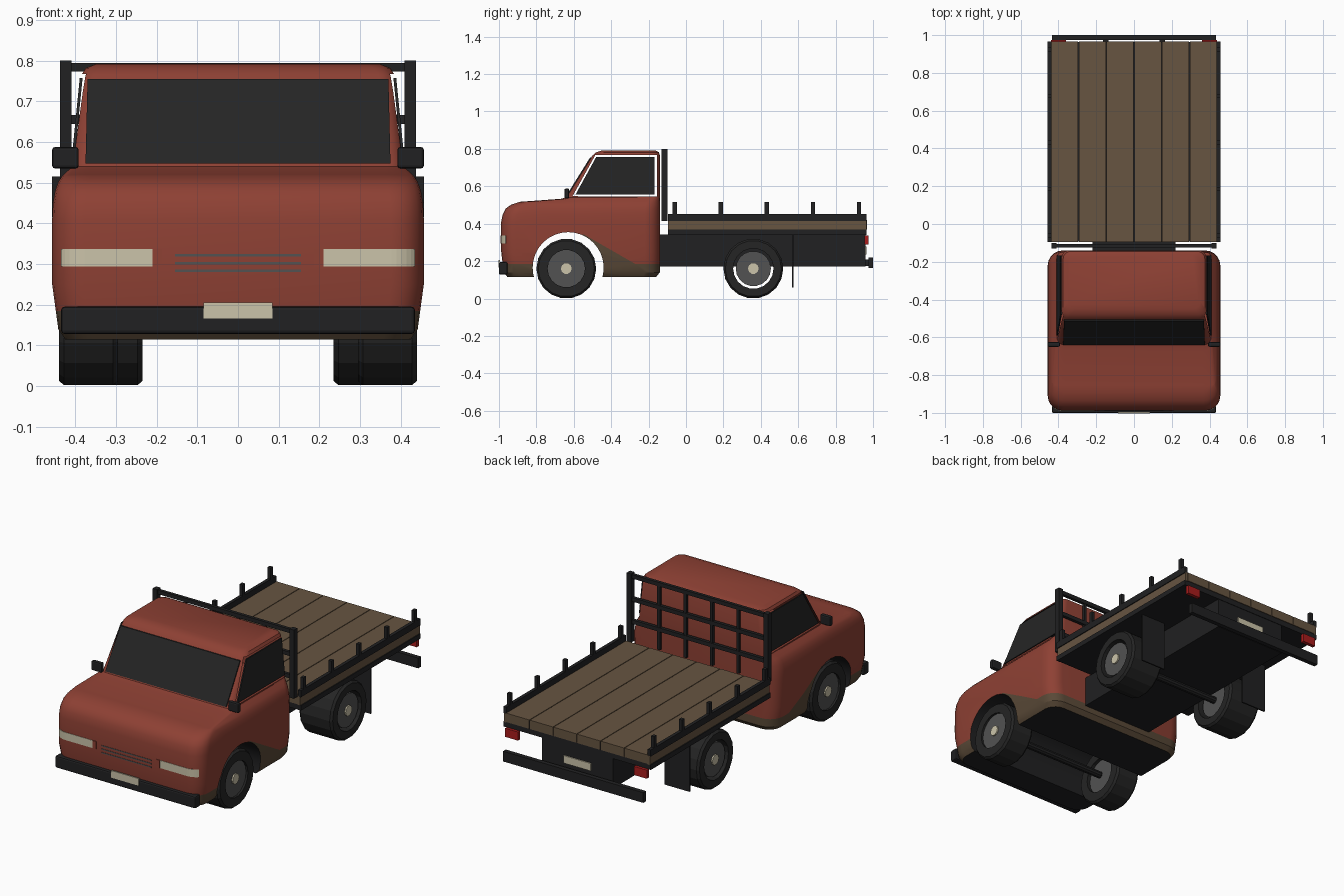
import bpy, bmesh
from math import sin, cos, pi, radians
from mathutils import Vector

cube = bpy.data.objects.get("Cube")
if cube:
    bpy.data.objects.remove(cube)


def material(name, r, g, b):
    m = bpy.data.materials.new(name)
    m.use_nodes = True
    m.diffuse_color = (r, g, b, 1)
    node = next(n for n in m.node_tree.nodes if n.type == 'BSDF_PRINCIPLED')
    node.inputs["Base Color"].default_value = (r, g, b, 1)
    node.inputs["Roughness"].default_value = 0.8
    return m


RED = material("faded red paint", .27, .052, .034)
MUD = material("mud", .1, .066, .038)
BLACK = material("black metal", .015, .015, .016)
GLASS = material("dark glass", .018, .018, .018)
RUBBER = material("rubber", .018, .018, .018)
RIM = material("grey steel", .085, .085, .085)
CREAM = material("cream", .6, .55, .4)
WOOD = material("wood", .135, .09, .053)
TAIL = material("tail light red", .4, .012, .012)


def build(name, verts, faces, *mats):
    me = bpy.data.meshes.new(name)
    me.from_pydata(verts, [], faces)
    bm = bmesh.new()
    bm.from_mesh(me)
    bmesh.ops.recalc_face_normals(bm, faces=bm.faces)
    bm.to_mesh(me)
    bm.free()
    for m in mats:
        me.materials.append(m)
    ob = bpy.data.objects.new(name, me)
    bpy.context.collection.objects.link(ob)
    return ob


def loft(name, rings, *mats, wrap=False):
    n, k = len(rings[0]), len(rings)
    faces = [(i * n + j, i * n + (j + 1) % n, (i + 1) % k * n + (j + 1) % n, (i + 1) % k * n + j)
             for i in range(k if wrap else k - 1) for j in range(n)]
    if not wrap:
        faces += [tuple(range(n)), tuple(range((k - 1) * n, k * n))]
    return build(name, [p for ring in rings for p in ring], faces, *mats)


def box(name, x0, x1, y0, y1, z0, z1, mat, bevel=0):
    rings = [[(x0, y0, z), (x1, y0, z), (x1, y1, z), (x0, y1, z)] for z in (z0, z1)]
    ob = loft(name, rings, mat)
    if bevel:
        mod = ob.modifiers.new("Bevel", 'BEVEL')
        mod.width, mod.segments = bevel, 2
    return ob


def activate(ob):
    bpy.ops.object.select_all(action='DESELECT')
    ob.select_set(True)
    bpy.context.view_layer.objects.active = ob


def smooth(ob, angle=28):
    activate(ob)
    bpy.ops.object.shade_smooth_by_angle(angle=radians(angle))


def circle(x, y, z, r, n):
    return [(x, y + r * cos(2 * pi * i / n), z + r * sin(2 * pi * i / n)) for i in range(n)]


def disc(name, x0, x1, y, z, r, mat, n=18):
    return loft(name, [circle(x, y, z, r, n) for x in (x0, x1)], mat)


def rounded(z, hw, front, back, r, steps=5):
    ring = []
    corners = ((hw - r, back - r), (r - hw, back - r), (r - hw, front + r), (hw - r, front + r))
    for q, (cx, cy) in enumerate(corners):
        for s in range(steps + 1):
            a = (q + s / steps) * pi / 2
            ring.append((cx + r * cos(a), cy + r * sin(a), z))
    return ring


# Cab: stacked rounded outlines (height, half width, front, back, corner radius)
NOSE, HALF, CORNER = -.988, .457, .08
levels = [
    (.115, .425, -.955, -.16, .07), (.14, .442, -.975, -.14, CORNER),
    (.25, HALF, NOSE, -.14, CORNER), (.41, HALF, NOSE, -.14, CORNER),
    (.45, .455, -.98, -.14, CORNER), (.48, .45, -.965, -.14, CORNER),
    (.502, .442, -.935, -.14, .075), (.517, .432, -.89, -.14, .07),
    (.533, .415, -.67, -.14, .05), (.54, .408, -.64, -.14, .04),
    (.765, .385, -.5, -.14, .04), (.782, .375, -.48, -.145, .04), (.792, .35, -.45, -.165, .04)]
cab = loft("cab", [rounded(*row) for row in levels], RED, MUD, BLACK)

# Wheel arches and side window openings cut through the cab
ARCH_Y, ARCH_Z, ARCH_R = -.63, .165, .19
opening = [(-.607, .547), (-.485, .767), (-.154, .767), (-.154, .545)]
arch = disc("arch_cutter", -.6, .6, ARCH_Y, ARCH_Z, ARCH_R, BLACK, 32)
window = loft("window_cutter", [[(x, y, z) for y, z in opening] for x in (-.6, .6)], RED)
for cutter in (arch, window):
    cutter.hide_render = True
    mod = cab.modifiers.new("Cut", 'BOOLEAN')
    mod.operation, mod.solver, mod.object = 'DIFFERENCE', 'EXACT', cutter
    activate(cab)
    bpy.ops.object.modifier_apply(modifier=mod.name)
    bpy.data.objects.remove(cutter)

# Mud along the sills and behind the arches, black underside
bm = bmesh.new()
bm.from_mesh(cab.data)
slope_at, slope = Vector((0, -.55, .345)), Vector((0, .155, .27))
sill = .185
for co, no in ((Vector((0, 0, sill)), Vector((0, 0, 1))), (slope_at, slope),
               (slope_at, Vector((0, 1, 0)))):
    bmesh.ops.bisect_plane(bm, geom=bm.verts[:] + bm.edges[:] + bm.faces[:],
                           plane_co=co, plane_no=no)
for f in bm.faces:
    c = f.calc_center_median()
    in_arch = (abs(f.normal.x) < .3 and abs(c.x) < .4
               and (c.y - ARCH_Y) ** 2 + (c.z - ARCH_Z) ** 2 < (ARCH_R + .002) ** 2)
    low = c.z < sill or (c.y > slope_at.y and (c - slope_at).dot(slope) < 0)
    f.material_index = 2 if in_arch or f.normal.z < -.9 else 1 if low and f.normal.y > -.8 else 0
bm.to_mesh(cab.data)
bm.free()
smooth(cab)


# Windscreen plate lying on the sloped front
def screen_y(z):
    return -.64 + (z - .54) * .622


rings = [[(x, screen_y(z) + d, z) for x, z in
          ((-.375, .547), (.375, .547), (.37, .755), (-.37, .755))] for d in (-.006, .002)]
loft("windscreen", rings, GLASS)

pane = [(-.59, .557), (-.48, .757), (-.168, .757), (-.168, .557)]
for side, s in (("left", 1), ("right", -1)):
    # Side glass
    loft(side + "_window", [[(s * (.408 - (z - .54) * .1 + d), y, z) for y, z in pane]
                            for d in (-.004, .003)], GLASS)
    # Mirror on a short stalk
    a, b = sorted((s * .392, s * .457))
    box(side + "_mirror", a, b, -.65, -.625, .535, .588, BLACK, .007)
    # Headlight strip wrapping around the corner
    path = [(.21, NOSE - .002)] + [
        (HALF - CORNER + (CORNER + .002) * sin(t * pi / 20),
         NOSE + CORNER - (CORNER + .002) * cos(t * pi / 20)) for t in range(6)]
    verts = [(s * x, y, z) for z in (.294, .337) for x, y in path]
    n = len(path)
    lamp = build(side + "_headlight", verts, [(i, i + 1, n + i + 1, n + i) for i in range(n - 1)], CREAM)
    lamp.modifiers.new("Thickness", 'SOLIDIFY').thickness = .006
    a, b = sorted((s * .187, s * .208))
    box(side + "_indicator", a, b, NOSE - .003, NOSE + .004, .294, .337, RED)
    # Tail light and mud flap
    a, b = sorted((s * .36, s * .44))
    box(side + "_tail_light", a, b, .955, .975, .29, .338, TAIL)
    a, b = sorted((s * .27, s * .425))
    box(side + "_mud_flap", a, b, .568, .576, .06, .345, BLACK)

    # Wheels: ring tyre, steel disc and hub cap
    for end, y, inner, hole, rim in (("front", -.64, .295, .1, .1), ("rear", .36, .235, .108, .094)):
        section = [(inner, hole), (inner, .15), (inner + .012, .16),
                   (.428, .16), (.44, .15), (.44, hole)]
        tyre = loft(f"{end}_{side}_tyre", [circle(s * x, y, .16, r, 18) for x, r in section],
                    RUBBER, wrap=True)
        disc(f"{end}_{side}_rim", s * (inner + .02), s * .428, y, .16, rim, RIM)
        disc(f"{end}_{side}_hub", s * .42, s * .436, y, .16, .029, CREAM, 10)

    # Bed rail with stakes
    a, b = sorted((s * .438, s * .457))
    box(side + "_bed_rail", a, b, -.095, .965, .415, .452, BLACK)
    box(side + "_bed_edge", a, b, -.095, .965, .34, .368, BLACK)
    for i in range(5):
        y = -.06 + i * .246
        box(f"{side}_stake_{i + 1}", a, b, y - .011, y + .011, .45, .515, BLACK)
    # Headboard post
    a, b = sorted((s * .41, s * .438))
    box(side + "_headboard_post", a, b, -.13, -.1, .415, .8, BLACK)

# Nose details
box("front_bumper", -.435, .435, -1, -.955, .128, .195, BLACK, .008)
box("front_plate", -.085, .085, -1.002, -.994, .166, .206, CREAM)
for i in range(3):
    z = .283 + i * .0195
    box(f"grille_slot_{i + 1}", -.155, .155, NOSE - .002, NOSE + .004, z - .003, z + .003, RIM)

# Chassis, axles and rear bumper
box("chassis", -.22, .22, -.15, .96, .172, .342, BLACK)
for end, y in (("front", -.64), ("rear", .36)):
    disc(end + "_axle", -.3, .3, y, .16, .02, BLACK, 10)
box("rear_bumper", -.435, .435, .975, 1, .163, .22, BLACK)
for x in (-.15, .15):
    box("bumper_bracket", x - .015, x + .015, .93, .98, .175, .21, BLACK)
box("rear_plate", -.085, .085, .957, .966, .235, .277, CREAM)

# Bed: dark frame under six planks, wooden side boards
box("bed_frame", -.438, .438, -.093, .963, .34, .412, BLACK)
plank = .88 / 6
for i in range(6):
    x = -.44 + i * plank
    box(f"plank_{i + 1}", x + .002, x + plank - .002, -.095, .967, .37, .42, WOOD)
for name, x in (("left_side_board", .445), ("right_side_board", -.445)):
    box(name, x - .007, x + .007, -.095, .966, .366, .417, WOOD)

# Headboard grid
for i, z in enumerate((.53, .655, .784)):
    box(f"headboard_rail_{i + 1}", -.412, .412, -.124, -.106, z - .011, z + .011, BLACK)
for i in range(4):
    x = (i - 1.5) * .164
    box(f"headboard_bar_{i + 1}", x - .008, x + .008, -.122, -.108, .415, .785, BLACK)
